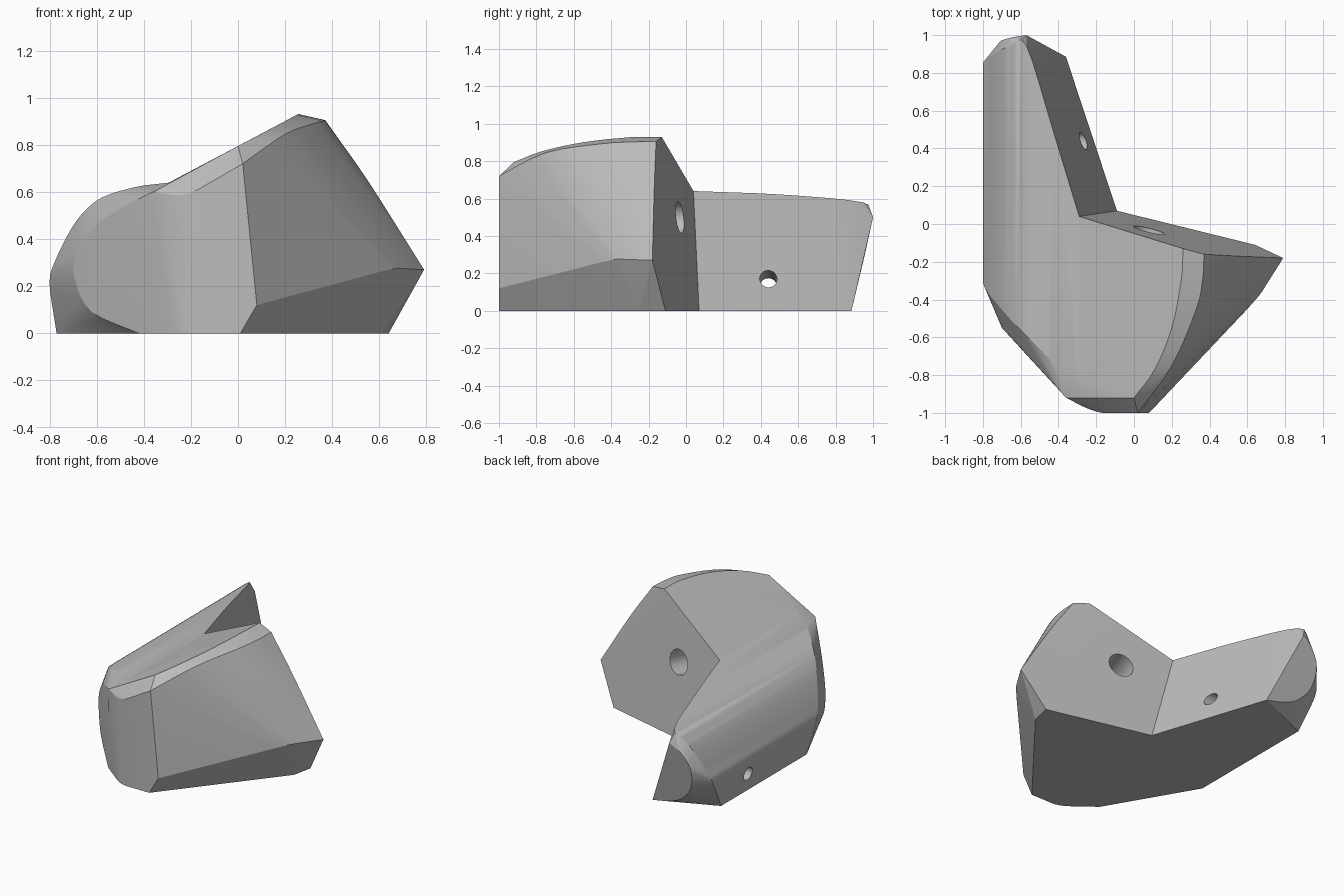
import bpy, bmesh, math
from mathutils import Vector

cube = bpy.data.objects.get("Cube")
if cube:
    bpy.data.objects.remove(cube, do_unlink=True)

grey = bpy.data.materials.new("plain grey")
grey.use_nodes = True
COLOUR = (0.5, 0.5, 0.5, 1)
grey.diffuse_color = COLOUR
grey.node_tree.nodes["Principled BSDF"].inputs["Base Color"].default_value = COLOUR


def smooth_path(points, steps=4):
    """Round off a path of points with a Catmull-Rom curve."""
    p = [Vector(q) for q in points]
    p = [p[0] * 2 - p[1]] + p + [p[-1] * 2 - p[-2]]
    out = []
    for a, b, c, d in zip(p, p[1:], p[2:], p[3:]):
        for i in range(steps):
            t = i / steps
            v = b * 2 + (c - a) * t + (a * 2 - b * 5 + c * 4 - d) * t ** 2
            out.append((v + (b * 3 - a - c * 3 + d) * t ** 3) / 2)
    return out + [p[-2]]


def hull(name, points):
    """Convex solid through the given points."""
    bm = bmesh.new()
    for p in points:
        bm.verts.new((p[0], p[1], max(p[2], 0)))
    bmesh.ops.remove_doubles(bm, verts=bm.verts, dist=0.002)
    res = bmesh.ops.convex_hull(bm, input=bm.verts)
    junk = set(res["geom_interior"]) | set(res["geom_unused"])
    bmesh.ops.delete(bm, geom=[g for g in junk if isinstance(g, bmesh.types.BMVert)],
                     context="VERTS")
    bmesh.ops.dissolve_limit(bm, angle_limit=math.radians(1.5),
                             verts=bm.verts, edges=bm.edges)
    bmesh.ops.recalc_face_normals(bm, faces=bm.faces)
    mesh = bpy.data.meshes.new(name)
    bm.to_mesh(mesh)
    bm.free()
    mesh.materials.append(grey)
    obj = bpy.data.objects.new(name, mesh)
    bpy.context.collection.objects.link(obj)
    return obj


def drill(name, centre, axis, radius, start, end):
    """Hidden cylinder cutter along an axis, from start to end."""
    axis = Vector(axis).normalized()
    bpy.ops.mesh.primitive_cylinder_add(
        vertices=48, radius=radius, depth=end - start,
        location=Vector(centre) + axis * (start + end) / 2,
        rotation=axis.to_track_quat("Z", "Y").to_euler())
    obj = bpy.context.object
    obj.name = name
    obj.data.materials.append(grey)
    obj.hide_render = True
    return obj


def apply_boolean(obj, other, operation):
    mod = obj.modifiers.new(operation.lower(), "BOOLEAN")
    mod.operation, mod.solver, mod.object = operation, "EXACT", other
    bpy.ops.object.select_all(action="DESELECT")
    bpy.context.view_layer.objects.active = obj
    obj.select_set(True)
    bpy.ops.object.modifier_apply(modifier=mod.name)
    bpy.data.objects.remove(other, do_unlink=True)


# Shared corner where the two inner faces meet
corner_top, corner_low = (-.29, .04, .64), (-.09, .07, 0)

# Diagonal front plane: rounded outline shared by block and arm
front_loop = smooth_path([(-.36, -.92, .6), (-.5, -.765, .53), (-.61, -.645, .45),
                          (-.69, -.56, .33), (-.69, -.56, .22), (-.62, -.635, .09),
                          (-.42, -.84, 0)])

# Main block: top rim, chamfer rim, lower rim, floor and inner face
top_rim = smooth_path([(.26, -.13, .93), (.25, -.3, .928), (.2, -.55, .901),
                       (.11, -.77, .853), (0, -.92, .795)])
chamfer_rim = smooth_path([(.37, -.16, .905), (.365, -.28, .903), (.33, -.45, .893),
                           (.2, -.75, .845), (.02, -1, .72)])
front_rim = smooth_path([(-.17, -1, .61), (-.25, -.975, .585), (-.36, -.92, .6)])
low_rim = smooth_path([(.79, -.18, .27), (.7, -.32, .275), (.6, -.45, .26), (.08, -1, .12)])
side_bow = smooth_path([(.37, -.16, .905), (.55, -.17, .65), (.79, -.18, .27)])
front_floor = smooth_path([(-.17, -1, 0), (-.25, -.97, 0), (-.42, -.84, 0)])
body = hull("angled_block", top_rim + chamfer_rim + front_rim + low_rim + side_bow
            + front_floor + front_loop
            + [corner_top, corner_low, (.64, -.11, 0), (.61, -.25, 0), (.01, -1, 0),
               (.03, -1, .45)])

# Arm: rounded section running front to back, with bevelled ends
section = [(-.29, .64, -.84, .04), (-.43, .622, -.73, .5), (-.57, .58, -.59, .945),
           (-.65, .52, -.51, .94), (-.71, .44, -.44, .92), (-.775, .31, -.36, .875),
           (-.8, .21, -.3, .84), (-.77, 0, -.24, .71)]
front_edge = smooth_path([(x, f, z) for x, z, f, b in section])
back_edge = smooth_path([(x, b, z) for x, z, f, b in section])
end_loop = smooth_path([(-.57, 1, .5), (-.65, .987, .445), (-.71, .965, .34),
                        (-.69, .93, .19), (-.6, .903, .08), (-.49, .892, .03),
                        (-.36, .885, 0)])
arm = hull("arm", front_edge + back_edge + front_loop + end_loop
           + [corner_top, corner_low, (-.3, -.93, 0)])

# Join, then drill a screw hole into each inner face
apply_boolean(body, arm, "UNION")
apply_boolean(body, drill("block_hole", (.08, -.03, .5), (.24, .97, .12),
                          .085, -.5, .2), "DIFFERENCE")
apply_boolean(body, drill("arm_hole", (-.27, .44, .17), (1, 0, .08),
                          .046, -.8, .2), "DIFFERENCE")
body.name = "corner_bracket"
bpy.ops.object.shade_smooth_by_angle(angle=math.radians(20))
